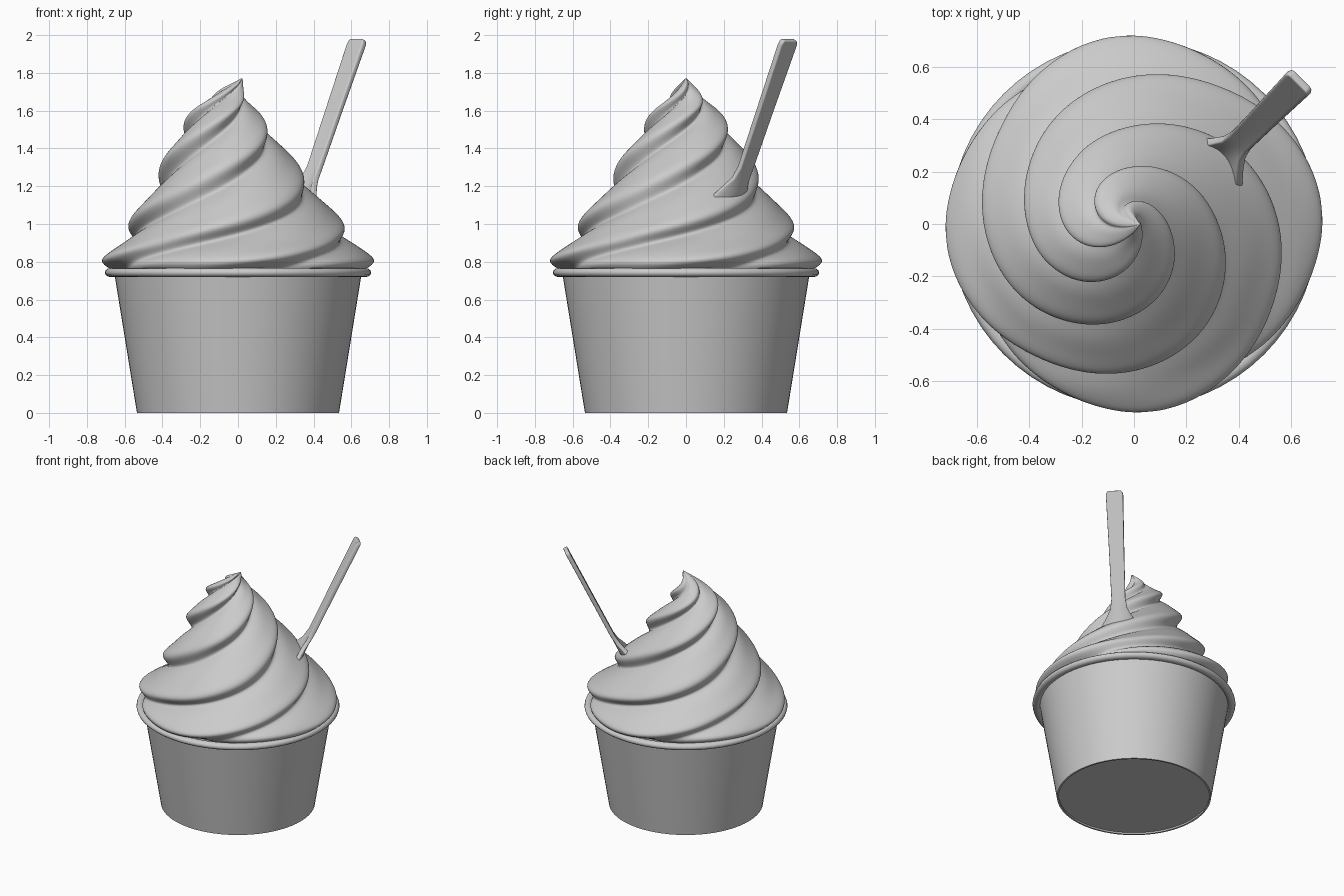
import bpy, bmesh, math
from mathutils import Vector

if "Cube" in bpy.data.objects:
    bpy.data.objects.remove(bpy.data.objects["Cube"], do_unlink=True)

GREY = (0.6, 0.6, 0.6, 1)
mat = bpy.data.materials.new("light grey")
mat.use_nodes = True
mat.diffuse_color = GREY
mat.node_tree.nodes["Principled BSDF"].inputs["Base Color"].default_value = GREY


def finish(name, bm, angle=40):
    bmesh.ops.recalc_face_normals(bm, faces=bm.faces)
    mesh = bpy.data.meshes.new(name)
    bm.to_mesh(mesh)
    bm.free()
    mesh.materials.append(mat)
    obj = bpy.data.objects.new(name, mesh)
    bpy.context.collection.objects.link(obj)
    bpy.ops.object.select_all(action='DESELECT')
    bpy.context.view_layer.objects.active = obj
    obj.select_set(True)
    bpy.ops.object.shade_smooth_by_angle(angle=math.radians(angle))
    return obj


def bridge(bm, rings, closed=True):
    """Join successive rows of vertices with quads."""
    for a, b in zip(rings, rings[1:]):
        n = len(a)
        for i in range(n if closed else n - 1):
            j = (i + 1) % n
            bm.faces.new((a[i], a[j], b[j], b[i]))


def lathe(name, profile, loop=False, cap=False, segs=64):
    bm = bmesh.new()
    rings = [[bm.verts.new((r * math.cos(math.tau * i / segs),
                            r * math.sin(math.tau * i / segs), z))
              for i in range(segs)] for r, z in profile]
    if cap:
        bm.faces.new(rings[-1])
    bridge(bm, rings + rings[:1] if loop else rings)
    return finish(name, bm)


def curve(keys, x):
    """Smooth interpolation through (x, value) keys."""
    if x <= keys[0][0]:
        return keys[0][1]
    if x >= keys[-1][0]:
        return keys[-1][1]
    k = next(i for i in range(len(keys) - 1) if x <= keys[i + 1][0])

    def slope(i):
        lo, hi = max(i - 1, 0), min(i + 1, len(keys) - 1)
        return (keys[hi][1] - keys[lo][1]) / (keys[hi][0] - keys[lo][0])
    (x0, y0), (x1, y1) = keys[k], keys[k + 1]
    h = x1 - x0
    t = (x - x0) / h
    return ((2*t**3 - 3*t**2 + 1) * y0 + (t**3 - 2*t**2 + t) * h * slope(k)
            + (3*t**2 - 2*t**3) * y1 + (t**3 - t**2) * h * slope(k + 1))


# Tapered paper cup with a shallow base
lathe("cup", [(0.655, 0.74), (0.535, 0), (0.522, 0), (0.522, 0.012)], cap=True)

# Rolled rim
lathe("cup_rim", [(0.675 + 0.03 * math.cos(a), 0.743 + 0.024 * math.sin(a))
                  for a in (math.tau * i / 12 for i in range(12))], loop=True)

# Four-lobed twisted swirl, leaning to a hooked tip
RADIUS = [(0.73, 0.62), (0.76, 0.68), (0.80, 0.72), (0.84, 0.705), (0.92, 0.63),
          (1.0, 0.575), (1.1, 0.51), (1.2, 0.44), (1.3, 0.375), (1.4, 0.315),
          (1.5, 0.25), (1.6, 0.175), (1.68, 0.095), (1.74, 0.035), (1.77, 0.004)]
TWIST = [(0.73, -25), (0.8, 0), (1.03, 90), (1.33, 180), (1.58, 270), (1.77, 380)]
LEAN = [(0.9, 0), (1.2, -0.03), (1.4, -0.055), (1.6, -0.07), (1.7, -0.04), (1.77, 0.02)]
GROOVE = [(0.73, 0.07), (0.85, 0.12), (1.1, 0.17), (1.4, 0.26), (1.65, 0.38), (1.77, 0.3)]
SEGS, ROWS, SKEW = 160, 100, 0.5
bm = bmesh.new()
rings = []
for row in range(ROWS + 1):
    z = 0.73 + 1.04 * row / ROWS
    radius, lean, depth = curve(RADIUS, z), curve(LEAN, z), curve(GROOVE, z)
    twist = math.radians(curve(TWIST, z))
    ring = []
    for i in range(SEGS):
        a = math.tau * i / SEGS
        u = 4 * (a - twist) + 0.4
        lobe = abs(math.cos((u - SKEW * math.cos(u)) / 2)) ** 1.3
        r = radius * (1 - depth * (1 - lobe))
        ring.append(bm.verts.new((lean + r * math.cos(a), r * math.sin(a), z)))
    rings.append(ring)
bridge(bm, rings)
bm.faces.new(rings[0])
bm.faces.new(rings[-1])
finish("ice_cream_swirl", bm, 70)

# Flat spoon: (distance along handle, half width, dish depth)
STATIONS = [(-0.27, 0.13, 0.05), (-0.2, 0.135, 0.055), (-0.13, 0.115, 0.045),
            (-0.07, 0.08, 0.03), (-0.02, 0.056, 0.012), (0.05, 0.048, 0),
            (0.4, 0.053, 0), (0.77, 0.06, 0), (0.79, 0.055, 0), (0.8, 0.045, 0)]
base, tip = Vector((0.39, 0.3, 1.255)), Vector((0.64, 0.55, 1.988))
axis = (tip - base).normalized()
side = Vector((1, -1, 0)).normalized()
outward = side.cross(axis)
if outward.x < 0:
    outward.negate()
bm = bmesh.new()
rows = []
for dist, half, dish in STATIONS:
    rows.append([bm.verts.new(base + axis * dist + side * half * s - outward * dish * s * s)
                 for s in (k / 4 for k in range(-4, 5))])
bridge(bm, rows, closed=False)
spoon = finish("spoon", bm)
thick = spoon.modifiers.new("thickness", 'SOLIDIFY')
thick.thickness = 0.03
thick.offset = 0
soft = spoon.modifiers.new("soft_edges", 'BEVEL')
soft.width = 0.006
soft.segments = 2
